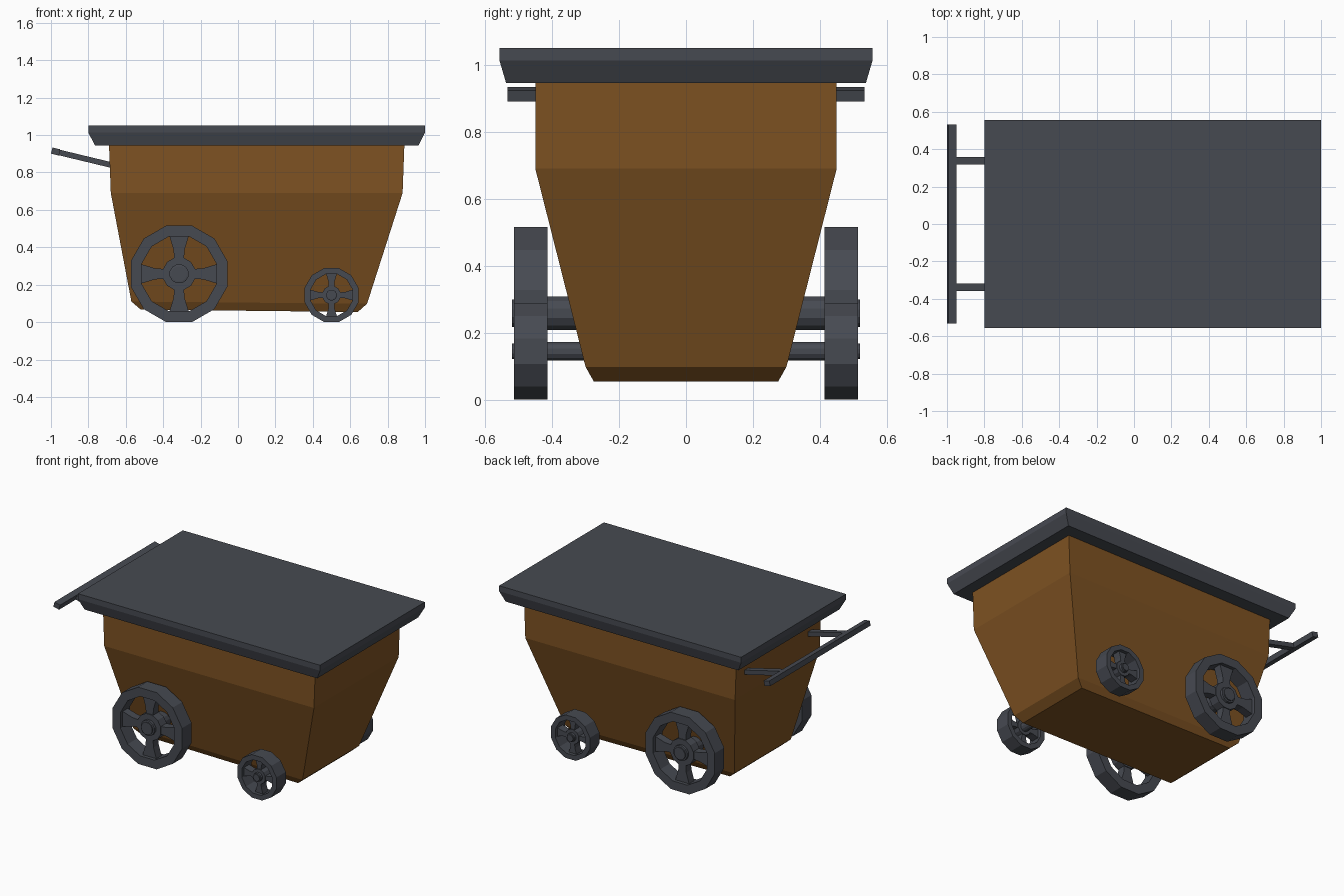
import bpy
import bmesh
import math
from mathutils import Matrix, Vector

cube = bpy.data.objects.get("Cube")
if cube:
    bpy.data.objects.remove(cube, do_unlink=True)


def material(name, colour):
    mat = bpy.data.materials.new(name)
    mat.use_nodes = True
    mat.diffuse_color = colour
    mat.node_tree.nodes["Principled BSDF"].inputs["Base Color"].default_value = colour
    return mat


wood = material("brown wood", (0.21, 0.085, 0.016, 1))
metal = material("dark grey metal", (0.062, 0.068, 0.083, 1))


def finish(name, bm, mat, mirror=False):
    bmesh.ops.recalc_face_normals(bm, faces=bm.faces)
    mesh = bpy.data.meshes.new(name)
    bm.to_mesh(mesh)
    bm.free()
    mesh.materials.append(mat)
    obj = bpy.data.objects.new(name, mesh)
    bpy.context.collection.objects.link(obj)
    if mirror:
        mod = obj.modifiers.new("Mirror", 'MIRROR')
        mod.use_axis = (False, True, False)
        mod.use_mirror_merge = False
    return obj


def loft(bm, rings, closed=False):
    """Skin rings of equal length; cap the ends, or join last to first."""
    loops = [[bm.verts.new(p) for p in ring] for ring in rings]
    pairs = list(zip(loops, loops[1:]))
    if closed:
        pairs.append((loops[-1], loops[0]))
    else:
        bm.faces.new(loops[0])
        bm.faces.new(loops[-1])
    for a, b in pairs:
        for i in range(len(a)):
            j = (i + 1) % len(a)
            bm.faces.new((a[i], a[j], b[j], b[i]))


def rect(x0, x1, y, z0, z1):
    return [(x0, -y, z0), (x1, -y, z1), (x1, y, z1), (x0, y, z0)]


def circle(cx, cz, r, y, n=12):
    steps = [math.tau * (i + 0.5) / n for i in range(n)]
    return [(cx + r * math.cos(a), y, cz + r * math.sin(a)) for a in steps]


def bar(bm, start, end, width, thick):
    """Square bar lying in the xz direction from start to end."""
    start, end = Vector(start), Vector(end)
    up = (end - start).cross(Vector((0, 1, 0))).normalized() * thick / 2
    side = Vector((0, width / 2, 0))
    loft(bm, [[p + up + side, p + up - side, p - up - side, p - up + side]
              for p in (start, end)])


# Tapered wooden tub
bm = bmesh.new()
loft(bm, [rect(-0.52, 0.64, 0.275, 0.067, 0.054),
          rect(-0.57, 0.69, 0.30, 0.11, 0.098),
          rect(-0.68, 0.88, 0.45, 0.69, 0.69),
          rect(-0.69, 0.89, 0.45, 0.96, 0.96)])
finish("tub", bm, wood)

# Lid with a chamfered underside
bm = bmesh.new()
loft(bm, [rect(-0.765, 0.965, 0.537, 0.945, 0.945),
          rect(-0.80, 1.0, 0.557, 1.013, 1.013),
          rect(-0.80, 1.0, 0.557, 1.05, 1.05)])
finish("lid", bm, metal)

# Push handle: two arms and a cross grip
bm = bmesh.new()
bar(bm, (-0.67, 0.337, 0.838), (-0.965, 0.337, 0.909), 0.04, 0.03)
finish("handle_arm", bm, metal, mirror=True)
bm = bmesh.new()
bar(bm, (-0.954, 0, 0.907), (-0.996, 0, 0.917), 1.066, 0.034)
finish("handle_grip", bm, metal)


def wheel_set(label, cx, s):
    """Pair of four-spoked wheels on an axle; s scales the wheel radius."""
    cz = 0.258 * s
    # Rim
    bm = bmesh.new()
    loft(bm, [circle(cx, cz, r * s, y) for r, y in
              ((0.267, 0.413), (0.267, 0.513), (0.207, 0.513), (0.207, 0.413))],
         closed=True)
    finish(label + "_wheel_rim", bm, metal, mirror=True)
    # Flared spokes
    bm = bmesh.new()
    flare = [(0.07, 0.025), (0.13, 0.03), (0.21, 0.054)]
    outline = flare + [(r, -w) for r, w in reversed(flare)]
    for k in range(4):
        turn = Matrix.Rotation(k * math.pi / 2, 3, 'Y')
        rings = [[turn @ Vector((r * s, 0, w * s)) + Vector((cx, y, cz))
                  for r, w in outline] for y in (0.435, 0.49)]
        loft(bm, rings)
    finish(label + "_wheel_spokes", bm, metal, mirror=True)
    # Hub
    bm = bmesh.new()
    loft(bm, [circle(cx, cz, 0.09 * s, y) for y in (0.43, 0.495)])
    finish(label + "_wheel_hub", bm, metal, mirror=True)
    # Axle with narrowed tips
    bm = bmesh.new()
    profile = [(0.042, 0.52), (0.042, 0.513), (0.052, 0.511)]
    ends = [(r, -y) for r, y in profile] + profile[::-1]
    loft(bm, [circle(cx, cz, r * s, y) for r, y in ends])
    finish(label + "_axle", bm, metal)


wheel_set("large", -0.315, 1.0)
wheel_set("small", 0.5, 0.56)
